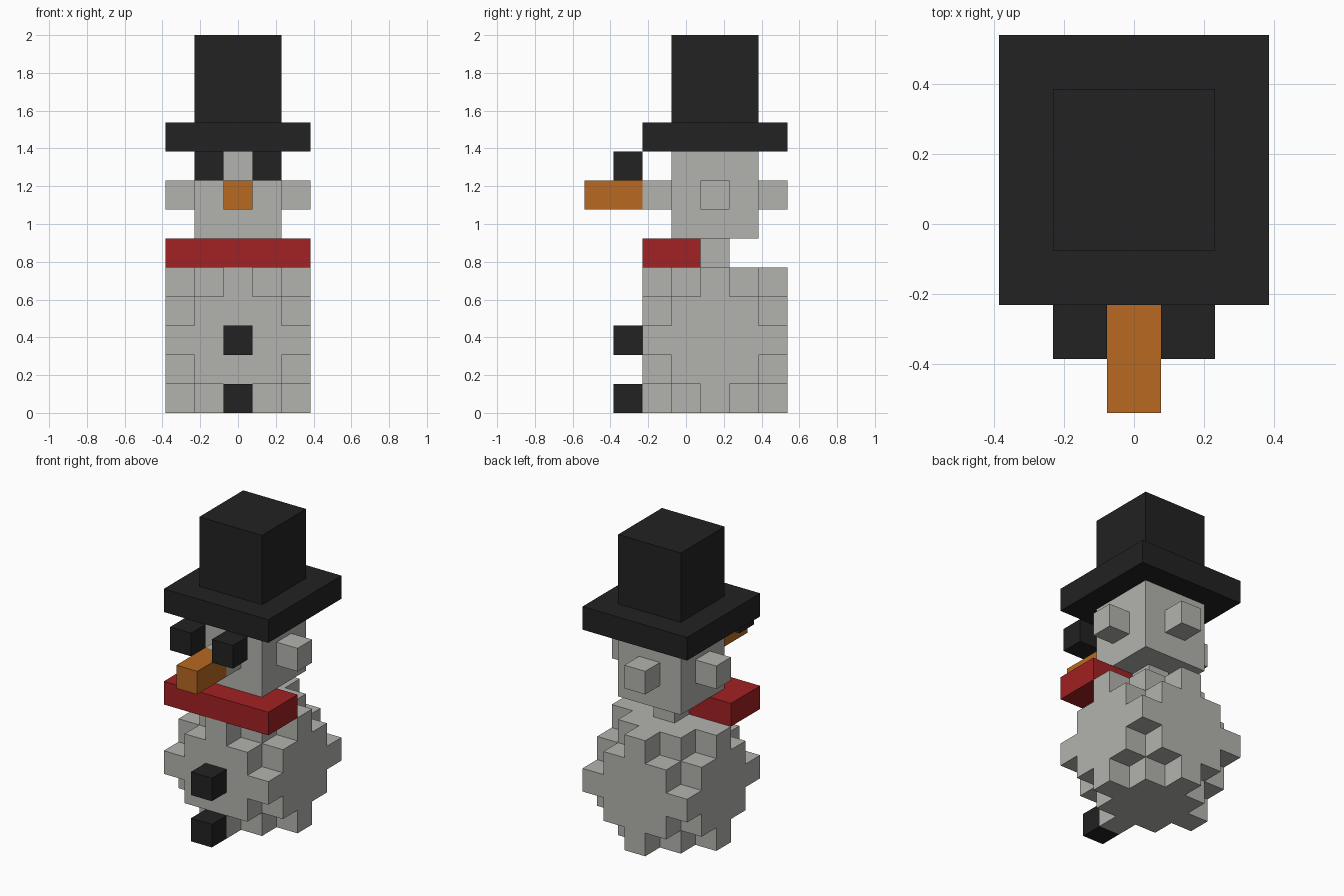
import bpy, bmesh
from mathutils import Vector

if "Cube" in bpy.data.objects:
    bpy.data.objects.remove(bpy.data.objects["Cube"])

U = 2 / 13  # edge of one block


def material(name, rgb):
    m = bpy.data.materials.new(name)
    m.diffuse_color = (*rgb, 1)
    m.use_nodes = True
    m.node_tree.nodes["Principled BSDF"].inputs["Base Color"].default_value = m.diffuse_color
    return m


SNOW = material("snow_grey", (0.45, 0.45, 0.42))
BLACK = material("coal_black", (0.016, 0.016, 0.016))
RED = material("scarf_red", (0.36, 0.015, 0.017))
ORANGE = material("carrot_orange", (0.48, 0.14, 0.015))


def finish(name, bm, mat):
    mesh = bpy.data.meshes.new(name)
    bm.to_mesh(mesh)
    bm.free()
    mesh.materials.append(mat)
    obj = bpy.data.objects.new(name, mesh)
    bpy.context.collection.objects.link(obj)


def box(name, mat, lo, size):
    """Box of whole blocks: lo is its first block (x, y centred, z from 0)."""
    bm = bmesh.new()
    bmesh.ops.create_cube(bm, size=1)
    for v in bm.verts:
        v.co = [(lo[i] + (v.co[i] + 0.5) * size[i] - (0.5 if i < 2 else 0)) * U
                for i in range(3)]
    finish(name, bm, mat)


def blocks(name, mat, cells):
    """Outer skin of a set of blocks, with flat areas merged."""
    bm = bmesh.new()
    for c in cells:
        for axis in range(3):
            for s in (-1, 1):
                n = [0, 0, 0]
                n[axis] = s
                if tuple(c[i] + n[i] for i in range(3)) in cells:
                    continue
                n = Vector(n)
                a = Vector([1.0 if i == (axis + 1) % 3 else 0 for i in range(3)])
                b = n.cross(a)
                mid = Vector((c[0], c[1], c[2] + 0.5)) + n / 2
                bm.faces.new([bm.verts.new((mid + (a * p + b * q) / 2) * U)
                              for p, q in ((-1, -1), (1, -1), (1, 1), (-1, 1))])
    bmesh.ops.remove_doubles(bm, verts=bm.verts, dist=1e-4)
    finish(name, bm, mat)


# Stepped round body
R = range(-2, 3)
blocks("body", SNOW, {(x, y + 1, z + 2) for x in R for y in R for z in R
                      if abs(x) + abs(y) + abs(z) <= 4})

# Head: a cube with one raised block on each side, the lowest being the neck
H = range(-1, 2)
head = {(x, y + 1, z + 7) for x in H for y in H for z in H}
head |= {(-2, 1, 7), (2, 1, 7), (0, -1, 7), (0, 3, 7), (0, 1, 5)}
blocks("head", SNOW, head)

# Scarf
box("scarf", RED, (-2, -1, 5), (5, 2, 1))

# Face
box("nose", ORANGE, (0, -3, 7), (1, 2, 1))
for side, x in (("left", -1), ("right", 1)):
    box(f"{side}_eye", BLACK, (x, -2, 8), (1, 1, 1))

# Buttons
for side, z in (("lower", 0), ("upper", 2)):
    box(f"{side}_button", BLACK, (0, -2, z), (1, 1, 1))

# Top hat
box("hat_brim", BLACK, (-2, -1, 9), (5, 5, 1))
box("hat_crown", BLACK, (-1, 0, 10), (3, 3, 3))
